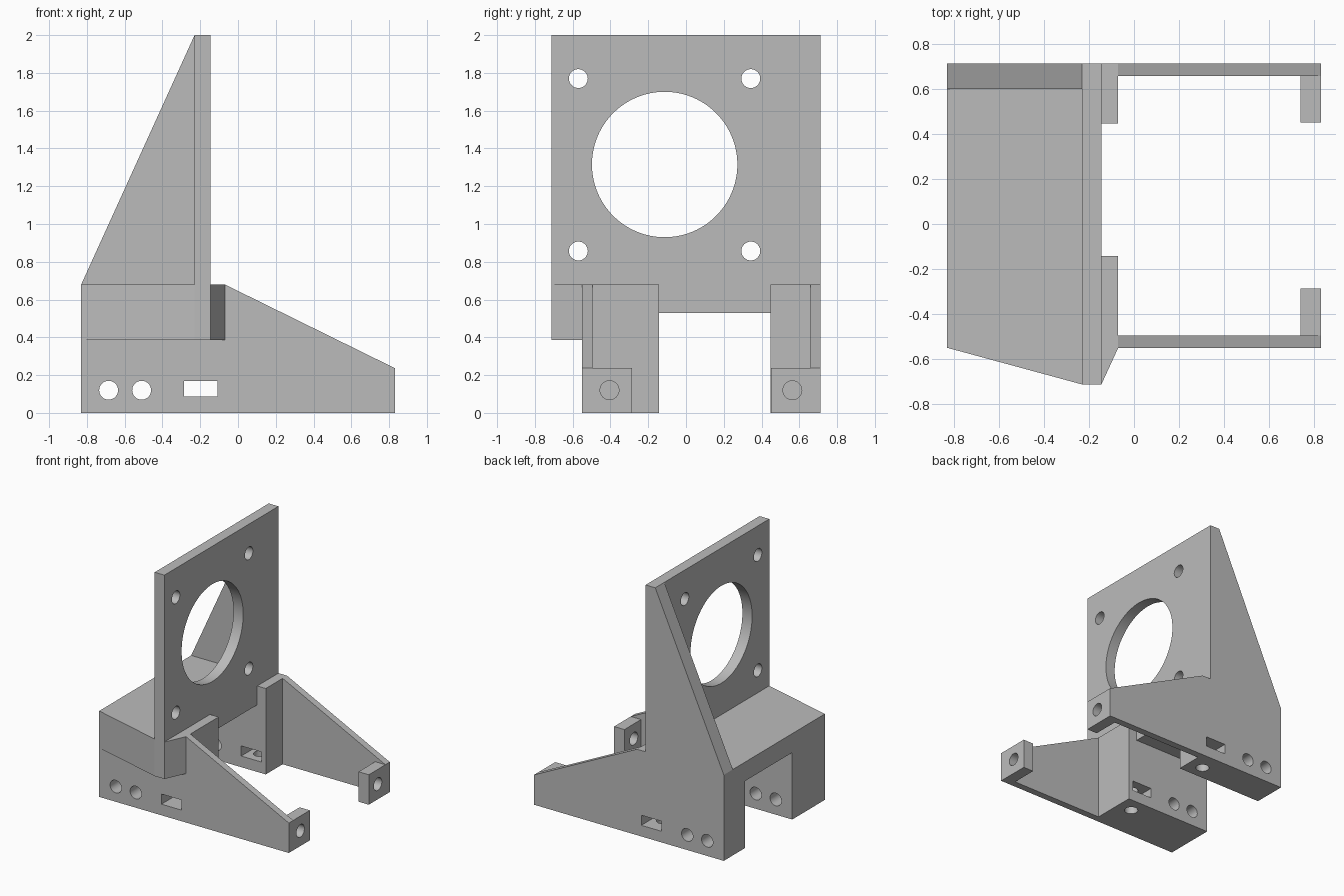
import bpy, bmesh, math
from mathutils import Vector

cube = bpy.data.objects.get("Cube")
if cube:
    bpy.data.objects.remove(cube, do_unlink=True)

grey = bpy.data.materials.new("plain grey")
grey.use_nodes = True
colour = (0.5, 0.5, 0.5, 1)
grey.diffuse_color = colour
grey.node_tree.nodes["Principled BSDF"].inputs["Base Color"].default_value = colour


def prism(name, axis, outline, lo, hi):
    """Extrude an outline, given in the two other axes, along one axis."""
    a, b = [i for i in range(3) if i != axis]
    bm = bmesh.new()
    verts = []
    for u, v in outline:
        co = Vector()
        co[a], co[b], co[axis] = u, v, lo
        verts.append(bm.verts.new(co))
    face = bm.faces.new(verts)
    moved = bmesh.ops.extrude_face_region(bm, geom=[face])["geom"]
    step = Vector()
    step[axis] = hi - lo
    bmesh.ops.translate(bm, vec=step, verts=[g for g in moved if isinstance(g, bmesh.types.BMVert)])
    bmesh.ops.recalc_face_normals(bm, faces=bm.faces)
    mesh = bpy.data.meshes.new(name)
    bm.to_mesh(mesh)
    bm.free()
    mesh.materials.append(grey)
    obj = bpy.data.objects.new(name, mesh)
    bpy.context.collection.objects.link(obj)
    return obj


def rect(u0, u1, v0, v1):
    return [(u0, v0), (u1, v0), (u1, v1), (u0, v1)]


def circle(u, v, r, n=32):
    return [(u + r * math.cos(math.tau * i / n), v + r * math.sin(math.tau * i / n)) for i in range(n)]


def cut(obj, cutters):
    """Subtract each cutter, then bake the result and drop the cutters."""
    for cutter in cutters:
        cutter.hide_render = True
        mod = obj.modifiers.new("cut", 'BOOLEAN')
        mod.operation, mod.solver, mod.object = 'DIFFERENCE', 'EXACT', cutter
    bpy.context.view_layer.update()
    baked = bpy.data.meshes.new_from_object(obj.evaluated_get(bpy.context.evaluated_depsgraph_get()))
    obj.modifiers.clear()
    obj.data = baked
    for cutter in cutters:
        bpy.data.objects.remove(cutter, do_unlink=True)
    for o in bpy.context.selected_objects:
        o.select_set(False)
    obj.select_set(True)
    bpy.context.view_layer.objects.active = obj
    bpy.ops.object.shade_smooth_by_angle(angle=math.radians(30))


X, Y, Z = 0, 1, 2
LEFT, RIGHT = -0.83, 0.83          # ends of the bracket along x
PLATE0, PLATE1 = -0.23, -0.145     # plate thickness
POST = -0.07                       # outer face of the posts
TOP, CEILING, TALL = 0.68, 0.53, 2.0
BACK, FRONT = 0.713, -0.55
BORE = 0.05

# Upright mounting plate with a large opening and four screw holes
plate = prism("mounting_plate", X, rect(-BACK, BACK, TOP, TALL), PLATE0, PLATE1)
openings = [circle(-0.113, 1.315, 0.385, 96)]
openings += [circle(y, z, BORE) for y in (-0.57, 0.343) for z in (0.857, 1.77)]
cut(plate, [prism("cutter", X, o, -0.4, 0) for o in openings])

# Triangular brace behind the plate
prism("side_gusset", Y, [(LEFT, TOP), (PLATE0, TOP), (PLATE0, TALL)], 0.6, BACK)

# Bridge over the channel, and the flared shoulder under the plate
prism("bridge", Z, rect(LEFT, PLATE1, -0.143, 0.447), CEILING, TOP)
prism("front_shoulder", Z, [(LEFT, FRONT), (PLATE0, -BACK), (PLATE1, -BACK), (POST, FRONT)], 0.387, TOP)

# Legs, arms and end lugs: outer face, inner leg face, inner arm face, inner lug face, bore positions
sides = {
    "front": (FRONT, -0.143, -0.495, -0.287, -0.405, -0.265),
    "back": (BACK, 0.447, 0.658, 0.45, 0.563, 0.56),
}
for side, (outer, leg_in, arm_in, lug_in, lug_y, bore_y) in sides.items():
    # Leg with two cross bores, a nut slot and a screw bore from below
    leg = prism(side + "_leg", Y, rect(LEFT, POST, 0, TOP), *sorted((outer, leg_in)))
    holes = [circle(-0.685, 0.12, BORE), circle(-0.51, 0.12, BORE), rect(-0.285, -0.108, 0.088, 0.168)]
    cutters = [prism("cutter", Y, h, -1, 1) for h in holes]
    cutters.append(prism("cutter", Z, circle(-0.195, bore_y, BORE), -0.1, 0.25))
    cut(leg, cutters)

    # Thin tapering arm
    taper = [(POST, 0), (RIGHT, 0), (RIGHT, 0.237), (POST, TOP)]
    prism(side + "_arm", Y, taper, *sorted((outer, arm_in)))

    # Lug at the tip of the arm
    lug = prism(side + "_end_lug", Y, rect(0.74, RIGHT, 0, 0.237), *sorted((arm_in, lug_in)))
    cut(lug, [prism("cutter", X, circle(lug_y, 0.12, BORE), 0.6, 1)])
